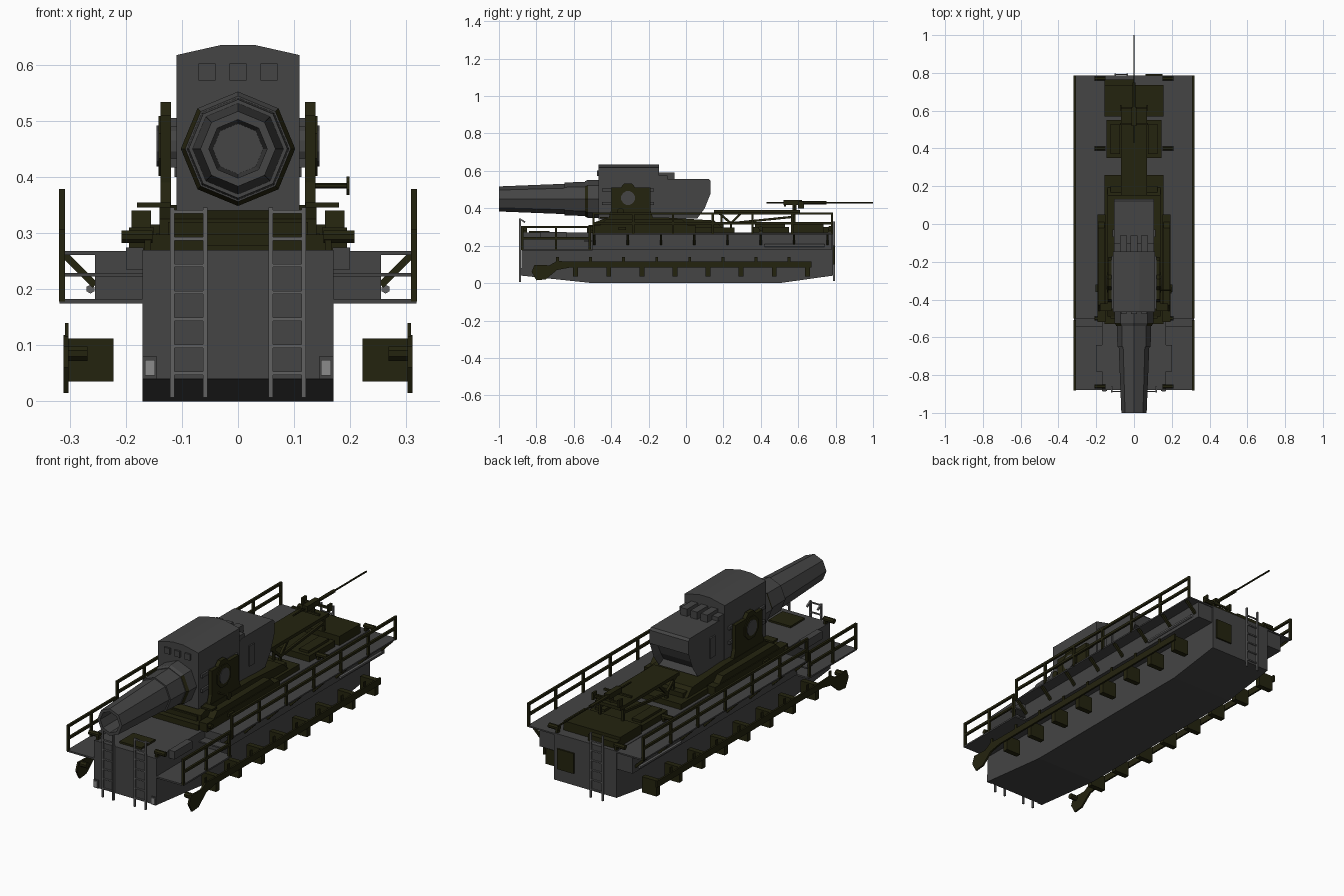
import bpy, bmesh, math
from mathutils import Vector, Matrix


def material(name, col):
    m = bpy.data.materials.new(name)
    m.diffuse_color = (*col, 1)
    return m


GREY = material("hull grey", (0.058, 0.058, 0.058))
OLIVE = material("dark olive", (0.0175, 0.017, 0.0045))
STEEL = material("worn steel", (0.12, 0.12, 0.12))
PALE = material("pale grey", (0.26, 0.26, 0.26))


class Part:
    """Collects primitives in world space, then becomes one object."""

    def __init__(self, name, *mats, mirror=False):
        self.name, self.mats, self.mirror, self.bm = name, mats, mirror, bmesh.new()

    def box(self, x0, x1, y0, y1, z0, z1):
        mat = Matrix.Translation(((x0 + x1) / 2, (y0 + y1) / 2, (z0 + z1) / 2))
        mat = mat @ Matrix.Diagonal((x1 - x0, y1 - y0, z1 - z0, 1))
        bmesh.ops.create_cube(self.bm, size=1, matrix=mat)
        return self

    def prism(self, pts, a, b, axis="x"):
        """Extrude a (y, z) profile along x, or an (x, z) profile along y."""
        put = (lambda p, t: (t, *p)) if axis == "x" else (lambda p, t: (p[0], t, p[1]))
        lo = [self.bm.verts.new(put(p, a)) for p in pts]
        hi = [self.bm.verts.new(put(p, b)) for p in pts]
        n = len(pts)
        self.bm.faces.new(lo)
        self.bm.faces.new(hi[::-1])
        for i in range(n):
            self.bm.faces.new((lo[i], hi[i], hi[(i + 1) % n], lo[(i + 1) % n]))
        return self

    def beam(self, p, q, w, sides=4):
        """Square bar or round rod of half-width w between two points."""
        p, q = Vector(p), Vector(q)
        d = q - p
        rot = d.to_track_quat("Z", "X").to_matrix().to_4x4()
        r = w * (math.sqrt(2) if sides == 4 else 1)
        mat = Matrix.Translation((p + q) / 2) @ rot @ Matrix.Rotation(math.pi / sides, 4, "Z")
        bmesh.ops.create_cone(self.bm, cap_ends=True, segments=sides, radius1=r,
                              radius2=r, depth=d.length, matrix=mat)
        return self

    def lathe(self, prof, zc, n=8):
        """Rings of (y, radius) around a lengthwise axis at height zc."""
        rings = [[self.bm.verts.new((r * math.sin(k * 2 * math.pi / n), y,
                                     zc + r * math.cos(k * 2 * math.pi / n)))
                  for k in range(n)] for y, r in prof]
        for a, b in zip(rings, rings[1:]):
            for k in range(n):
                self.bm.faces.new((a[k], a[(k + 1) % n], b[(k + 1) % n], b[k]))
        self.bm.faces.new(rings[0])
        self.bm.faces.new(rings[-1])
        return self

    def done(self):
        bmesh.ops.recalc_face_normals(self.bm, faces=self.bm.faces[:])
        me = bpy.data.meshes.new(self.name)
        self.bm.to_mesh(me)
        self.bm.free()
        for m in self.mats:
            me.materials.append(m)
        ob = bpy.data.objects.new(self.name, me)
        bpy.context.collection.objects.link(ob)
        if self.mirror:
            ob.modifiers.new("Mirror", "MIRROR")
        return ob


# Hull with raised bottom ends
Part("hull", GREY).prism([(-0.88, 0.04), (-0.5, 0), (0.5, 0), (0.785, 0.04),
                          (0.785, 0.27), (-0.88, 0.27)], -0.17, 0.17).done()

# Side walkways: high deck, low front deck, step, side lockers
walk = Part("walkways", GREY, mirror=True)
walk.box(0.17, 0.315, -0.5, 0.785, 0.261, 0.268).box(0.17, 0.318, -0.88, -0.5, 0.174, 0.182)
walk.box(0.17, 0.31, -0.545, -0.5, 0.222, 0.229)
walk.prism([(0.168, 0.18), (0.255, 0.18), (0.255, 0.264), (0.168, 0.264)], -0.5, 0.78, "y")
walk.done()

# Slanted struts under the walkways
struts = Part("walkway_struts", OLIVE, mirror=True)
for i in range(8):
    y = -0.49 + i * 0.178
    struts.beam((0.31, y, 0.262), (0.255, y, 0.207), 0.006)
struts.done()
Part("side_poles", STEEL, mirror=True).beam((0.263, 0.42, 0.2), (0.263, 0.74, 0.2), 0.008, 6).done()

# Railings
rail = Part("railings", OLIVE, mirror=True)
for y0, y1, zb, zm, zt, n in ((-0.495, 0.78, 0.262, 0.32, 0.372, 7),
                              (-0.875, -0.515, 0.178, 0.24, 0.3, 3)):
    for z in (zm, zt):
        rail.box(0.308, 0.319, y0 - 0.006, y1 + 0.006, z - 0.006, z + 0.006)
    for i in range(n):
        y = y0 + (y1 - y0) * i / (n - 1)
        rail.box(0.308, 0.319, y - 0.006, y + 0.006, zb, zt)
rail.done()

# Outboard bracket rail with curved front horn
track = Part("lower_side_brackets", OLIVE, mirror=True)
track.box(0.302, 0.311, -0.68, 0.67, 0.083, 0.115)
for i in range(8):
    y = -0.59 + i * 0.177
    track.box(0.222, 0.303, y - 0.013, y + 0.013, 0.035, 0.112)
    track.box(0.302, 0.308, y - 0.105, y - 0.09, 0.1, 0.14)
track.prism([(-0.62, 0.115), (-0.69, 0.118), (-0.73, 0.095), (-0.81, 0.098), (-0.825, 0.06),
             (-0.80, 0.015), (-0.75, 0.02), (-0.69, 0.07), (-0.62, 0.083)], 0.302, 0.311)
track.beam((0.268, -0.79, 0.085), (0.31, -0.79, 0.085), 0.014, 8)
track.done()

# Ladders
lad = Part("front_ladders", STEEL, mirror=True)
for x in (0.058, 0.117):
    lad.box(x - 0.004, x + 0.004, -0.892, -0.882, 0.007, 0.345)
    lad.beam((x, -0.887, 0.342), (x, -0.86, 0.325), 0.004)
for i in range(7):
    z = 0.05 + i * 0.048
    lad.box(0.058, 0.117, -0.89, -0.884, z - 0.003, z + 0.003)
lad.done()
rear = Part("rear_ladder", STEEL)
for x in (-0.1, -0.035):
    rear.box(x - 0.004, x + 0.004, 0.787, 0.797, 0.01, 0.33)
for i in range(6):
    z = 0.05 + i * 0.048
    rear.box(-0.1, -0.035, 0.789, 0.795, z - 0.003, z + 0.003)
rear.done()

# Hull fittings
Part("rear_door", OLIVE).box(0.06, 0.15, 0.784, 0.793, 0.1, 0.2).done()
Part("front_lamps", PALE, mirror=True).box(0.148, 0.166, -0.887, -0.88, 0.046, 0.074).done()
Part("front_lamp_frames", GREY, mirror=True).box(0.144, 0.17, -0.884, -0.88, 0.04, 0.08).done()
Part("front_lockers", GREY, mirror=True).box(0.168, 0.2, -0.78, -0.64, 0.235, 0.274).done()
Part("front_hatch", OLIVE).box(-0.06, 0.06, -0.84, -0.73, 0.268, 0.279).done()
bol = Part("deck_rollers", OLIVE, mirror=True)
for y in (-0.86, -0.5, 0.4, 0.77):
    bol.beam((0.152, y, 0.293), (0.208, y, 0.293), 0.012, 8)
    bol.box(0.155, 0.167, y - 0.01, y + 0.01, 0.265, 0.295)
bol.done()

# Gun carriage
car = Part("carriage", OLIVE)
car.box(-0.155, 0.155, -0.53, 0.26, 0.265, 0.297).box(-0.125, 0.125, -0.5, 0.2, 0.29, 0.32)
car.prism([(-0.49, 0.29), (0.2, 0.29), (0.15, 0.335), (-0.1, 0.35), (-0.42, 0.35),
           (-0.49, 0.325)], -0.14, 0.14)
car.done()
gird = Part("carriage_girders", OLIVE, mirror=True)
gird.box(0.15, 0.194, -0.52, 0.05, 0.268, 0.31)
gird.prism([(-0.47, 0.3), (0.02, 0.3), (-0.02, 0.34), (-0.43, 0.34)], 0.155, 0.19)
gird.box(0.12, 0.18, -0.46, -0.42, 0.345, 0.354).box(0.19, 0.205, -0.36, -0.32, 0.285, 0.3)
gird.done()

# Trunnion cheeks and trunnions
cheek = Part("trunnion_cheeks", OLIVE, mirror=True)
cheek.prism([(-0.42, 0.33), (-0.17, 0.33), (-0.19, 0.39), (-0.19, 0.51), (-0.27, 0.51),
             (-0.29, 0.533), (-0.33, 0.533), (-0.35, 0.51), (-0.4, 0.51), (-0.4, 0.39)],
            0.119, 0.138)
cheek.beam((0.13, -0.31, 0.455), (0.142, -0.31, 0.455), 0.058, 8)
cheek.done()
Part("trunnions", GREY, mirror=True).beam((0.1, -0.31, 0.455), (0.145, -0.31, 0.455), 0.038, 12).done()
wheel = Part("handwheel", OLIVE).beam((0.13, -0.35, 0.384), (0.195, -0.35, 0.384), 0.005, 6)
wheel.beam((0.193, -0.35, 0.384), (0.199, -0.35, 0.384), 0.018, 8).done()

# Mortar barrel with open bore
Part("barrel", GREY).lathe([(-0.7, 0.045), (-1, 0.052), (-1, 0.067), (-0.65, 0.081),
                            (-0.65, 0.088), (-0.54, 0.091), (-0.46, 0.091)], 0.45).done()
col = Part("barrel_collar", GREY, OLIVE)
col.lathe([(-0.54, 0.085), (-0.54, 0.094), (-0.525, 0.102), (-0.46, 0.102)], 0.45)
for f in col.bm.faces:  # olive lip everywhere but the top
    c = f.calc_center_median()
    if -0.54 < c.y < -0.53 and c.z < 0.52:
        f.material_index = 1
col.done()

# Cradle block and breech
blk = Part("cradle_block", GREY)
blk.prism([(-0.11, 0.34), (0.11, 0.34), (0.11, 0.617), (0.03, 0.635), (-0.03, 0.635),
           (-0.11, 0.617)], -0.467, -0.145, "y")
blk.box(-0.105, 0.105, -0.15, -0.1, 0.5, 0.575)
for x in (-0.055, 0, 0.055):
    blk.box(x - 0.015, x + 0.015, -0.476, -0.46, 0.572, 0.602)
    blk.box(x - 0.018, x + 0.018, -0.15, -0.062, 0.555, 0.592)
for s in (-1, 1):
    for z in (0.425, 0.497):
        x = sorted((s * 0.105, s * 0.12))
        blk.box(*x, -0.45, -0.17, z - 0.008, z + 0.008)
blk.done()
br = Part("breech", GREY)
br.prism([(-0.15, 0.345), (0.06, 0.345), (0.1, 0.4), (0.132, 0.48), (0.132, 0.545),
          (0.122, 0.556), (-0.12, 0.556), (-0.15, 0.54)], -0.106, 0.106)
br.bm.normal_update()
bmesh.ops.recalc_face_normals(br.bm, faces=br.bm.faces[:])
back = [f for f in br.bm.faces if f.normal.y > 0.8 and f.calc_center_median().z < 0.47]
bmesh.ops.inset_region(br.bm, faces=back, thickness=0.02, depth=-0.03)
br.done()
Part("breech_side_plates", GREY, mirror=True).box(0.104, 0.113, -0.07, -0.03, 0.4, 0.5).done()

# Rear deck boxes
Part("rear_boxes", OLIVE).box(-0.145, 0.145, 0.35, 0.55, 0.268, 0.3) \
    .box(-0.125, -0.075, 0.37, 0.53, 0.3, 0.312).box(0.075, 0.125, 0.37, 0.53, 0.3, 0.312) \
    .box(-0.155, 0.155, 0.57, 0.735, 0.268, 0.315).box(-0.155, 0, 0.73, 0.765, 0.268, 0.3).done()

# Gun platform on trusses
plat = Part("gun_platform", OLIVE, mirror=True)
plat.box(0, 0.07, 0.15, 0.61, 0.376, 0.392)
for a, b in (((0.17, 0.38), (0.24, 0.32)), ((0.24, 0.32), (0.58, 0.355)),
             ((0.24, 0.32), (0.3, 0.38)), ((0.58, 0.38), (0.58, 0.3)),
             ((0.24, 0.32), (0.24, 0.27)), ((0.19, 0.38), (0.19, 0.27))):
    plat.beam((0.062, *a), (0.062, *b), 0.006)
plat.done()

# Rear light gun
gun = Part("light_gun", OLIVE)
gun.beam((0, 0.43, 0.43), (0, 1.0, 0.43), 0.0045, 6).beam((0, 0.52, 0.43), (0, 0.75, 0.43), 0.009, 6)
gun.box(-0.014, 0.014, 0.52, 0.62, 0.418, 0.444).beam((0, 0.58, 0.385), (0, 0.58, 0.43), 0.012, 6)
for y in (0.53, 0.615):
    gun.beam((-0.075, y, 0.415), (0.075, y, 0.415), 0.005)
for x in (-0.07, 0.07):
    gun.box(x - 0.005, x + 0.005, 0.6, 0.63, 0.4, 0.435)
gun.done()
